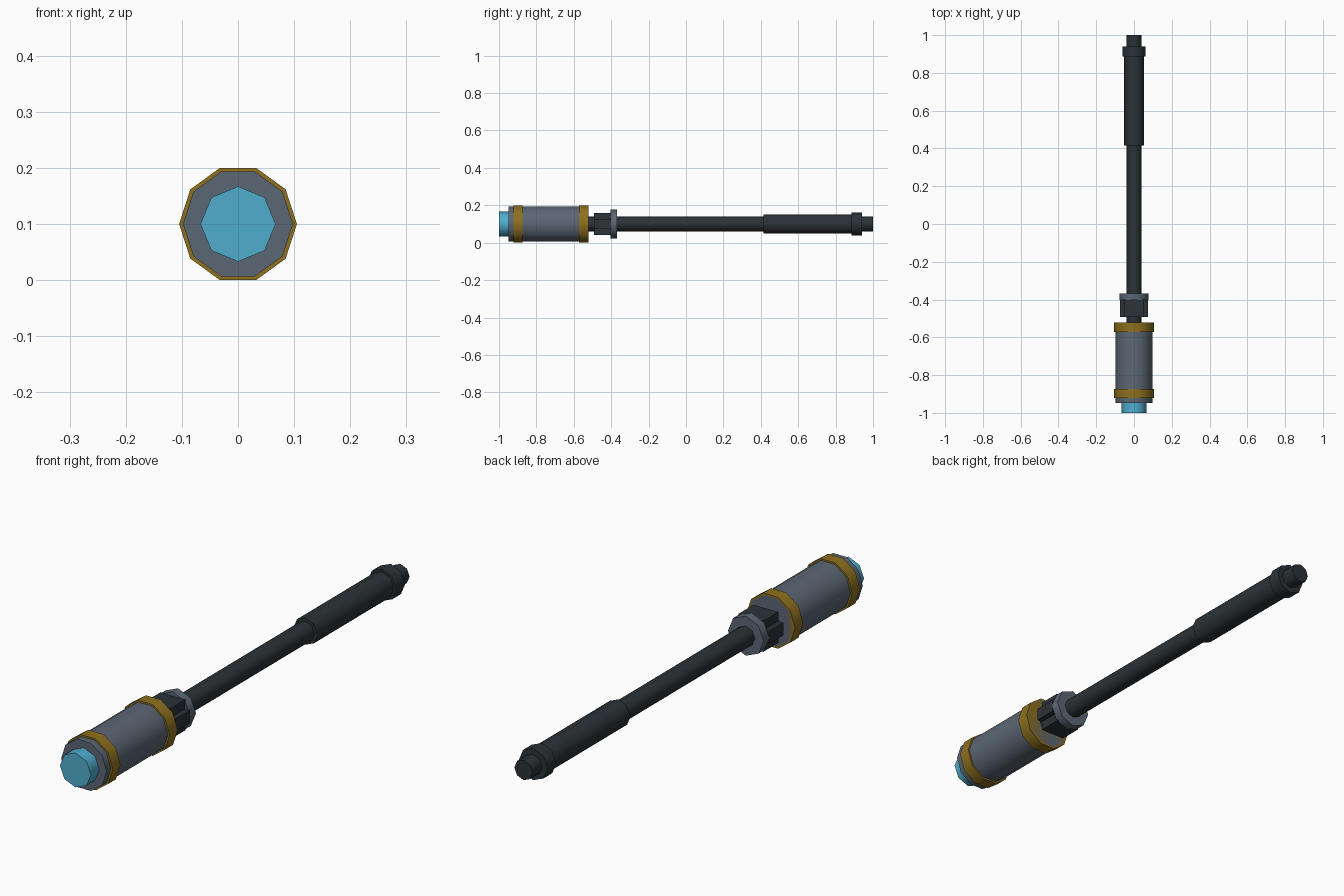
import bpy, bmesh, math

if "Cube" in bpy.data.objects:
    bpy.data.objects.remove(bpy.data.objects["Cube"])

def material(name, rgb):
    m = bpy.data.materials.new(name)
    m.diffuse_color = (*rgb, 1)
    m.use_nodes = True
    m.node_tree.nodes["Principled BSDF"].inputs["Base Color"].default_value = m.diffuse_color
    return m

steel = material("blue grey steel", (0.105, 0.135, 0.175))
gold = material("dull gold", (0.27, 0.16, 0.013))
dark = material("dark iron", (0.024, 0.032, 0.038))
cyan = material("cyan", (0.08, 0.42, 0.62))
CZ = 0.1  # height of the shaft axis

def add(name, bm, mat):
    bmesh.ops.recalc_face_normals(bm, faces=bm.faces)
    me = bpy.data.meshes.new(name)
    bm.to_mesh(me)
    bm.free()
    me.materials.append(mat)
    ob = bpy.data.objects.new(name, me)
    bpy.context.collection.objects.link(ob)
    return ob

def rod(name, y0, y1, r, sides, mat):
    """Prism along y, first corner on +x, smooth sides with sharp rims."""
    bm = bmesh.new()
    rings = [[bm.verts.new((r * math.cos(2 * math.pi * i / sides), y,
                            CZ + r * math.sin(2 * math.pi * i / sides)))
              for i in range(sides)] for y in (y0, y1)]
    for i in range(sides):
        j = (i + 1) % sides
        bm.faces.new((rings[0][i], rings[0][j], rings[1][j], rings[1][i])).smooth = True
    for ring in rings:
        bm.faces.new(ring)
        for i in range(sides):
            bm.edges.get((ring[i], ring[(i + 1) % sides])).smooth = False
    return add(name, bm, mat)

def box(name, x, y, z, mat):
    bm = bmesh.new()
    bmesh.ops.create_cube(bm, size=1)
    for v in bm.verts:
        v.co = [a[0] if c < 0 else a[1] for a, c in zip((x, y, z), v.co)]
    return add(name, bm, mat)

# Head
rod("striking_face", -1.0, -0.94, 0.067, 8, cyan)
rod("head_body", -0.948, -0.521, 0.098, 10, steel)
rod("front_band", -0.921, -0.873, 0.105, 10, gold)
rod("rear_band", -0.571, -0.521, 0.105, 10, gold)

# Shaft, grip and pommel
rod("shaft", -0.53, 1.0, 0.039, 8, dark)
rod("grip", 0.415, 0.89, 0.052, 8, dark)
rod("pommel_ring", 0.886, 0.94, 0.062, 8, dark)

# Collar and its four blocks
rod("collar", -0.403, -0.368, 0.077, 8, steel)
for s, n in ((1, "upper"), (-1, "lower")):
    z = sorted((CZ + 0.01 * s, CZ + 0.06 * s))
    box(n + "_block", (-0.053, 0.053), (-0.492, -0.4), z, dark)
for s, n in ((1, "right"), (-1, "left")):
    x = sorted((0.01 * s, 0.075 * s))
    box(n + "_block", x, (-0.492, -0.402), (CZ - 0.025, CZ + 0.025), dark)
